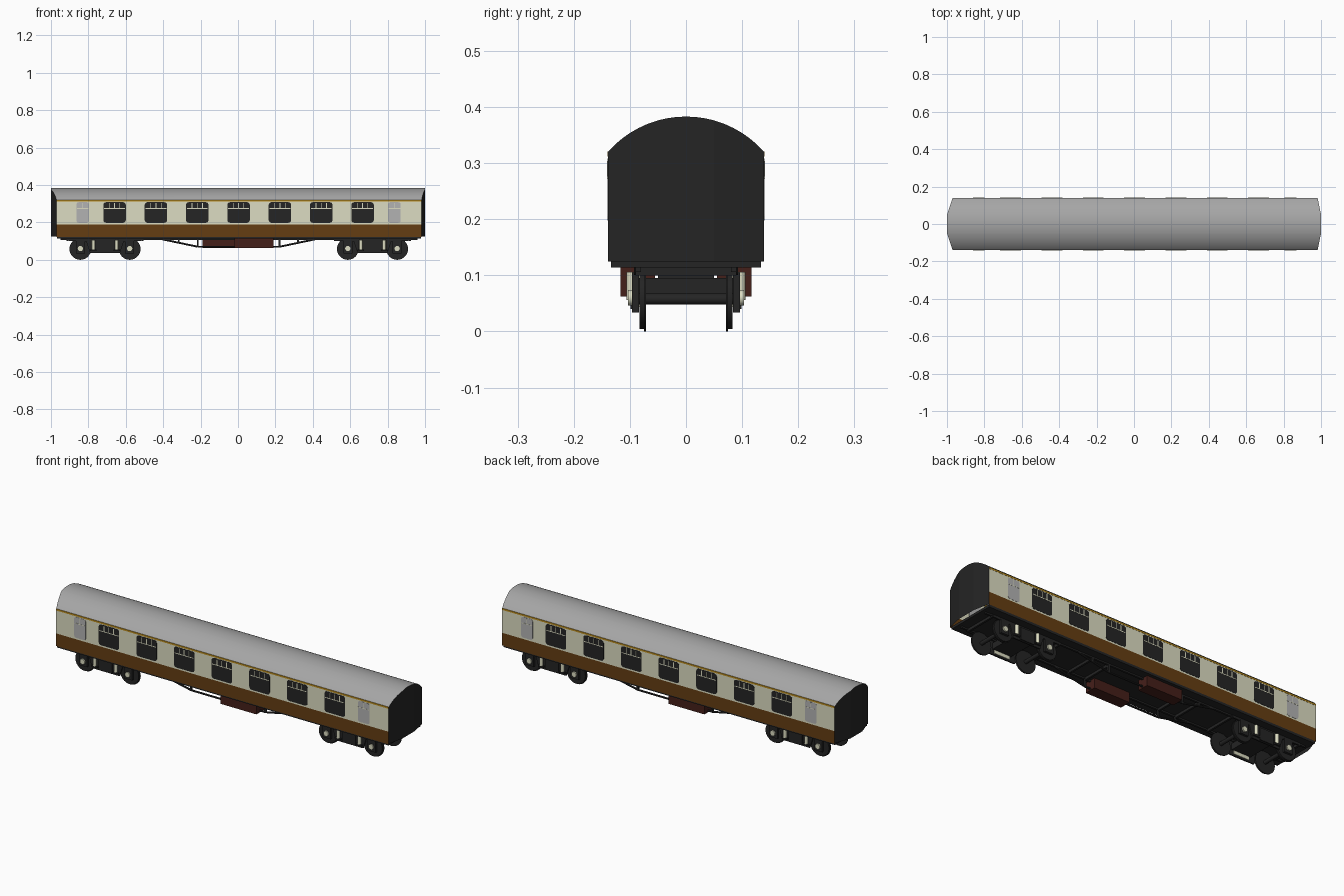
import bpy, bmesh, math
from mathutils import Matrix, Vector

if "Cube" in bpy.data.objects:
    bpy.data.objects.remove(bpy.data.objects["Cube"])


def mat(name, r, g, b):
    m = bpy.data.materials.new(name)
    m.diffuse_color = (r, g, b, 1)
    m.use_nodes = True
    m.node_tree.nodes["Principled BSDF"].inputs["Base Color"].default_value = m.diffuse_color
    return m


CREAM = mat("cream", 0.72, 0.72, 0.54)
BROWN = mat("brown", 0.13, 0.047, 0.006)
GOLD = mat("gold", 0.5, 0.27, 0.015)
BLACK = mat("black", 0.018, 0.018, 0.018)
MAROON = mat("maroon", 0.06, 0.014, 0.01)
ROOF = mat("roof_grey", 0.38, 0.38, 0.38)
FROST = mat("frosted_glass", 0.45, 0.45, 0.45)
W = 0.139


def finish(name, bm, material, smooth=False, recalc=True):
    if recalc:
        bmesh.ops.recalc_face_normals(bm, faces=bm.faces)
    me = bpy.data.meshes.new(name)
    bm.to_mesh(me)
    bm.free()
    me.materials.append(material)
    ob = bpy.data.objects.new(name, me)
    bpy.context.collection.objects.link(ob)
    if smooth:
        bpy.ops.object.select_all(action='DESELECT')
        ob.select_set(True)
        bpy.context.view_layer.objects.active = ob
        bpy.ops.object.shade_smooth_by_angle(angle=math.radians(30))
    return ob


def box(bm, x0, x1, y0, y1, z0, z1):
    m = Matrix.Translation(((x0 + x1) / 2, (y0 + y1) / 2, (z0 + z1) / 2))
    bmesh.ops.create_cube(bm, size=1, matrix=m @ Matrix.Diagonal((abs(x1 - x0), abs(y1 - y0), abs(z1 - z0), 1)))


def cyl(bm, p, q, r, seg=24):
    p, q = Vector(p), Vector(q)
    m = Matrix.Translation((p + q) / 2) @ (q - p).to_track_quat('Z', 'Y').to_matrix().to_4x4()
    bmesh.ops.create_cone(bm, cap_ends=True, segments=seg, radius1=r, radius2=r, depth=(q - p).length, matrix=m)


def prism(bm, pts, y0, y1):
    a = [bm.verts.new((x, y0, z)) for x, z in pts]
    b = [bm.verts.new((x, y1, z)) for x, z in pts]
    bm.faces.new(a)
    bm.faces.new(b[::-1])
    for i in range(len(pts)):
        j = (i + 1) % len(pts)
        bm.faces.new((a[i], b[i], b[j], a[j]))


def rounded(cx, cz, w, h, r, n=4):
    pts = []
    for k, (sx, sz) in enumerate(((1, 1), (-1, 1), (-1, -1), (1, -1))):
        for i in range(n + 1):
            t = math.pi / 2 * (k + i / n)
            pts.append((cx + sx * (w / 2 - r) + r * math.cos(t), cz + sz * (h / 2 - r) + r * math.sin(t)))
    return pts


# Plan of the bowed ends
def ends(y):
    k = max(0, (abs(y) - 0.05) / (W - 0.05))
    return -1 + 0.03 * k, 1 - 0.018 * k


def strip(name, pts, material, smooth=False):
    bm = bmesh.new()
    rows = [[bm.verts.new((x, y, z)) for x in ends(y)] for y, z in pts]
    for (l0, r0), (l1, r1) in zip(rows, rows[1:]):
        bm.faces.new((l0, r0, r1, l1))
    return finish(name, bm, material, smooth, recalc=False)


# Roof arc and body side bands
R, ZC = 0.1848, 0.1982
ys = sorted([W * math.sin(math.pi / 2 * i / 12) for i in range(-12, 13)] + [-0.05, 0.05])
arc = [(y, ZC + math.sqrt(R * R - y * y)) for y in ys]
strip("roof", arc, ROOF, True)
EAVE = arc[0][1]
for s, side in ((-1, "front"), (1, "back")):
    for nm, z0, z1, m in (("lower_side", 0.123, 0.19, BROWN), ("upper_side", 0.19, EAVE, CREAM)):
        strip(f"{side}_{nm}", [(s * W, z0), (s * W, z1)][::-s], m)
    bm = bmesh.new()
    box(bm, -0.97, 0.982, s * (W - 0.002), s * (W + 0.001), 0.312, 0.321)
    finish(f"{side}_gold_line", bm, GOLD)

# End walls following the bow
for i, side in ((0, "left"), (1, "right")):
    bm = bmesh.new()
    cols = [[bm.verts.new((ends(y)[i], y, zz)) for zz in (0.125, z)] for y, z in arc]
    for (a, b), (c, d) in zip(cols, cols[1:]):
        bm.faces.new((a, c, d, b) if i else (a, b, d, c))
    finish(f"{side}_end_wall", bm, BLACK, recalc=False)

# Floor slab and underframe rails
bm = bmesh.new()
box(bm, -0.968, 0.978, -0.134, 0.134, 0.114, 0.127)
for s in (-1, 1):
    box(bm, -0.95, 0.96, s * 0.08, s * 0.09, 0.106, 0.114)
finish("underframe", bm, BLACK)

# Windows with sliding vents, plus frosted end windows
glass, bars, frost, fbars = (bmesh.new() for _ in range(4))
for s in (-1, 1):
    y0, y1, y2 = s * (W - 0.003), s * (W + 0.001), s * (W + 0.0018)
    for k in range(-3, 4):
        x = 0.221 * k + 0.003
        prism(glass, rounded(x, 0.253, 0.12, 0.11, 0.014), y0, y1)
        box(bars, x - 0.056, x + 0.056, y0, y2, 0.272, 0.276)
        for d in (-0.028, 0, 0.028):
            box(bars, x + d - 0.002, x + d + 0.002, y0, y2, 0.276, 0.304)
    for x in (-0.83, 0.836):
        prism(frost, rounded(x, 0.253, 0.068, 0.11, 0.012), y0, y1)
        box(fbars, x - 0.032, x + 0.032, y0, y2, 0.273, 0.276)
        box(fbars, x - 0.0015, x + 0.0015, y0, y2, 0.276, 0.304)
finish("window_glass", glass, BLACK)
finish("window_vent_bars", bars, CREAM)
finish("frosted_windows", frost, FROST)
finish("frosted_window_bars", fbars, CREAM)

# Battery boxes, one per side and offset
for s, side in ((-1, "front"), (1, "back")):
    bm = bmesh.new()
    a, b = sorted((-s * -0.02, -s * 0.19))
    box(bm, a, b, s * 0.055, s * 0.117, 0.062, 0.114)
    finish(f"{side}_battery_box", bm, MAROON)

# Truss rods with posts and cross members
bm = bmesh.new()
for s in (-1, 1):
    y = s * 0.085
    path = [(-0.435, 0.116), (-0.215, 0.07), (0.222, 0.07), (0.442, 0.116)]
    for (xa, za), (xb, zb) in zip(path, path[1:]):
        cyl(bm, (xa, y, za), (xb, y, zb), 0.005, 8)
    for x, z in ((-0.317, 0.09), (-0.215, 0.07), (0.222, 0.07), (0.32, 0.09)):
        box(bm, x - 0.005, x + 0.005, y - 0.005, y + 0.005, z, 0.116)
for x in (-0.317, -0.215, 0.222, 0.32):
    box(bm, x - 0.005, x + 0.005, -0.085, 0.085, 0.1, 0.116)
finish("truss_rods", bm, BLACK)

# Bogies: frames, wheelsets, springs and axle caps
for bx, side in ((-0.711, "left"), (0.719, "right")):
    frame, wheels, trim = (bmesh.new() for _ in range(3))
    outline = [(-.205, .115), (.205, .115), (.195, .102), (.1, .098), (.08, .036),
               (-.08, .036), (-.1, .098), (-.195, .102)]
    box(frame, bx - 0.055, bx + 0.055, -0.086, 0.086, 0.062, 0.095)
    box(frame, bx - 0.04, bx + 0.04, -0.05, 0.05, 0.095, 0.116)
    for e in (-1, 1):
        box(frame, bx + e * 0.195, bx + e * 0.205, -0.09, 0.09, 0.1, 0.114)
        wx = bx + e * 0.132
        cyl(wheels, (wx, -0.09, 0.058), (wx, 0.09, 0.058), 0.01, 16)
        for s in (-1, 1):
            cyl(wheels, (wx, s * 0.071, 0.058), (wx, s * 0.075, 0.058), 0.058, 32)
            cyl(wheels, (wx, s * 0.075, 0.058), (wx, s * 0.083, 0.058), 0.054, 32)
            box(frame, wx - 0.024, wx + 0.024, s * 0.084, s * 0.096, 0.034, 0.105)
            cyl(trim, (wx, s * 0.09, 0.06), (wx, s * 0.103, 0.06), 0.014)
            cyl(trim, (bx + e * 0.062, s * 0.097, 0.056), (bx + e * 0.062, s * 0.097, 0.106), 0.009, 16)
            box(frame, bx + e * 0.045, bx + e * 0.079, s * 0.094, s * 0.103, 0.048, 0.056)
    for s in (-1, 1):
        prism(frame, [(bx + x, z) for x, z in outline], s * 0.086, s * 0.093)
        box(trim, bx - 0.045, bx + 0.045, s * 0.083, s * 0.087, 0.044, 0.1)
        box(frame, bx - 0.04, bx + 0.04, s * 0.092, s * 0.099, 0.04, 0.104)
    finish(f"{side}_bogie_frame", frame, BLACK)
    finish(f"{side}_wheelsets", wheels, BLACK, True)
    finish(f"{side}_springs_and_axle_caps", trim, CREAM, True)
